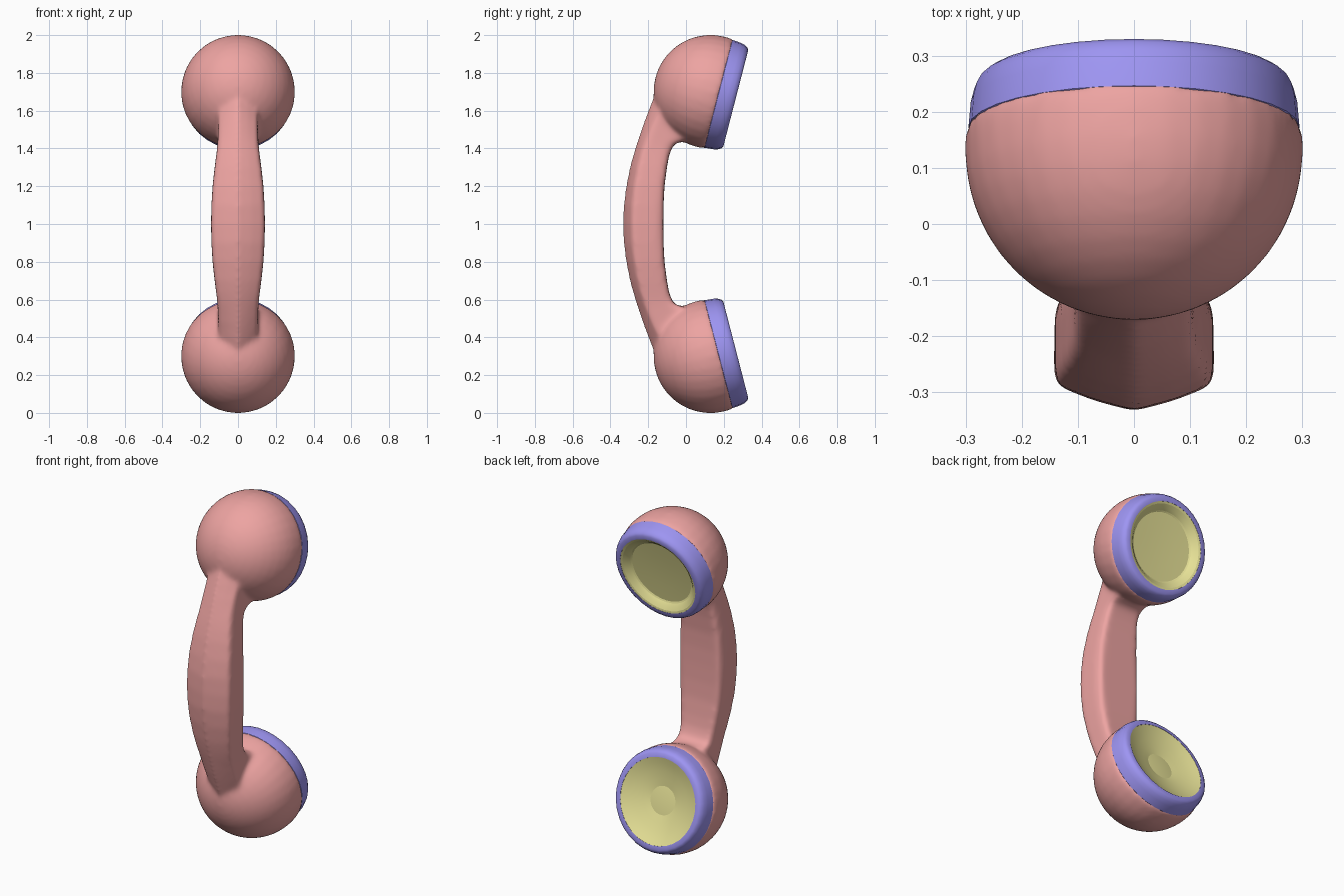
import bpy, bmesh, math
from mathutils import Vector

if "Cube" in bpy.data.objects:
    bpy.data.objects.remove(bpy.data.objects["Cube"])

TILT = math.radians(14.5)
SEGS = 32


def material(name, rgb):
    m = bpy.data.materials.new(name)
    m.diffuse_color = (*rgb, 1)
    m.use_nodes = True
    m.node_tree.nodes["Principled BSDF"].inputs["Base Color"].default_value = m.diffuse_color
    return m


pink = material("pink", (0.85, 0.37, 0.36))
blue = material("blue", (0.34, 0.30, 0.89))
yellow = material("yellow", (0.80, 0.76, 0.31))


def finish(bm, name, mat, angle=35):
    bmesh.ops.remove_doubles(bm, verts=bm.verts, dist=1e-5)
    bmesh.ops.recalc_face_normals(bm, faces=bm.faces)
    me = bpy.data.meshes.new(name)
    bm.to_mesh(me)
    bm.free()
    me.materials.append(mat)
    ob = bpy.data.objects.new(name, me)
    bpy.context.collection.objects.link(ob)
    bpy.ops.object.select_all(action='DESELECT')
    ob.select_set(True)
    bpy.context.view_layer.objects.active = ob
    bpy.ops.object.shade_smooth_by_angle(angle=math.radians(angle))
    return ob


def skin(bm, rings, wrap=False):
    """Bridge consecutive rings of points with quads."""
    vs = [[bm.verts.new(p) for p in r] for r in rings]
    n = len(vs[0])
    pairs = list(zip(vs, vs[1:])) + ([(vs[-1], vs[0])] if wrap else [])
    for a, b in pairs:
        for i in range(n):
            j = (i + 1) % n
            bm.faces.new((a[i], a[j], b[j], b[i]))
    return vs


def lathe(name, profile, side, mat, wrap=False, angle=35):
    """Revolve (axial, radius) points around the tilted axis of one end."""
    centre = Vector((0, 0.13, 1 + side * 0.70))
    axis = Vector((0, math.cos(TILT), -side * math.sin(TILT)))
    u = Vector((1, 0, 0))
    v = axis.cross(u)
    rings = []
    for a, r in profile:
        rings.append([centre + axis * a + r * (u * math.cos(t) + v * math.sin(t))
                      for t in (2 * math.pi * k / SEGS for k in range(SEGS))])
    bm = bmesh.new()
    skin(bm, rings, wrap)
    return finish(bm, name, mat, angle)


# Round cups, coloured rims and dished inserts at both ends
cup = [(-0.302 * math.cos(t), 0.302 * math.sin(t))
       for t in (math.pi / 2 * k / 10 for k in range(11))]
cup += [(0.03, 0.301), (0.052, 0.297), (0.052, 0)]
rim = [(0.03, 0.242), (0.03, 0.28), (0.044, 0.295), (0.09, 0.291), (0.114, 0.285),
       (0.130, 0.276), (0.138, 0.264), (0.138, 0.242)]
ear_dish = [(0.06, 0), (0.06, 0.243), (0.137, 0.243), (0.133, 0.230),
            (0.118, 0.210), (0.105, 0.198), (0.100, 0.19), (0.096, 0.10), (0.095, 0)]
mouth_dish = [(0.06, 0), (0.06, 0.243), (0.137, 0.243), (0.123, 0.21),
              (0.108, 0.165), (0.097, 0.12), (0.088, 0.08), (0.094, 0)]
cups = []
for side, label, dish in ((1, "earpiece", ear_dish), (-1, "mouthpiece", mouth_dish)):
    cups.append(lathe(label + "_cup", cup, side, pink))
    lathe(label + "_rim", rim, side, blue, wrap=True)
    lathe(label + "_dish", dish, side, yellow, angle=14)

# Curved handle: (height from middle, outer y, inner y, half width, ridge), mirrored in z
half = [(0, -0.334, -0.12, 0.143, 0.05), (0.1, -0.331, -0.119, 0.141, 0.05),
        (0.2, -0.318, -0.114, 0.135, 0.048), (0.3, -0.298, -0.101, 0.124, 0.046),
        (0.36, -0.282, -0.09, 0.116, 0.045), (0.4, -0.270, -0.076, 0.111, 0.045),
        (0.425, -0.262, -0.06, 0.109, 0.046), (0.437, -0.258, -0.02, 0.108, 0.047),
        (0.46, -0.251, 0.02, 0.107, 0.05), (0.52, -0.231, 0.03, 0.105, 0.055),
        (0.6, -0.202, 0.03, 0.105, 0.065), (0.66, -0.178, 0.03, 0.1, 0.07),
        (0.72, -0.155, 0.03, 0.08, 0.07)]
stations = [(-s[0], *s[1:]) for s in reversed(half[1:])] + half
rings = []
for h, yo, yi, w, ridge in stations:
    side_pts = [(0.5 * w, yo + 0.38 * ridge), (0.96 * w, yo + 0.9 * ridge),
                (w, yo + 1.3 * ridge), (0.99 * w, yi - 0.045),
                (0.95 * w, yi - 0.015), (0.84 * w, yi)]
    section = [(0, yo)] + side_pts + [(0, yi)] + [(-x, y) for x, y in reversed(side_pts)]
    rings.append([(x, y, 1 + h) for x, y in section])
bm = bmesh.new()
vs = skin(bm, rings)
bm.faces.new(vs[0])
bm.faces.new(vs[-1])
body = finish(bm, "handset_body", pink, 60)

# Fuse handle and cups into one softly blended body
for ob in cups:
    ob.select_set(True)
bpy.ops.object.join()
fuse = body.modifiers.new("fuse", 'REMESH')
fuse.mode = 'VOXEL'
fuse.voxel_size = 0.01
fuse.use_smooth_shade = True
blend = body.modifiers.new("blend", 'SMOOTH')
blend.factor = 0.5
blend.iterations = 22
